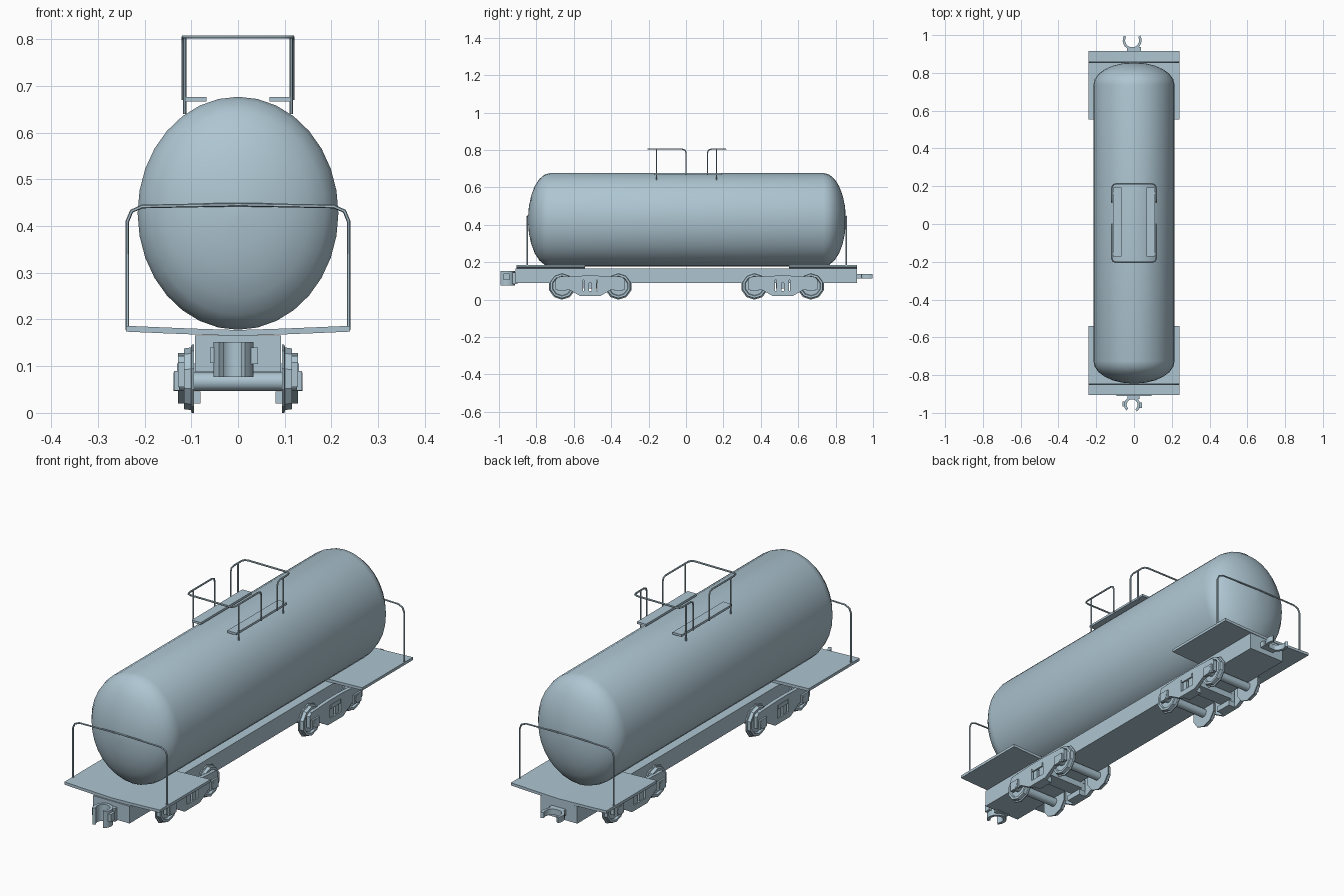
import bpy, bmesh, math
from mathutils import Vector

if "Cube" in bpy.data.objects:
    bpy.data.objects.remove(bpy.data.objects["Cube"])

paint = bpy.data.materials.new("pale blue grey")
paint.diffuse_color = (0.42, 0.56, 0.64, 1)
paint.use_nodes = True
paint.node_tree.nodes["Principled BSDF"].inputs["Base Color"].default_value = paint.diffuse_color


def finish(name, mesh, angle=35):
    mesh.materials.clear()
    mesh.materials.append(paint)
    mesh.shade_smooth()
    mesh.set_sharp_from_angle(angle=math.radians(angle))
    ob = bpy.data.objects.new(name, mesh)
    bpy.context.collection.objects.link(ob)
    return ob


def from_bmesh(name, bm, angle=35):
    bmesh.ops.recalc_face_normals(bm, faces=bm.faces)
    mesh = bpy.data.meshes.new(name)
    bm.to_mesh(mesh)
    bm.free()
    return finish(name, mesh, angle)


def prism(name, pts, axis, a, b):
    """Extrude a 2D outline along x, y or z from a to b."""
    put = {"x": lambda p, t: (t, p[0], p[1]),
           "y": lambda p, t: (p[0], t, p[1]),
           "z": lambda p, t: (p[0], p[1], t)}[axis]
    bm = bmesh.new()
    lo = [bm.verts.new(put(p, a)) for p in pts]
    hi = [bm.verts.new(put(p, b)) for p in pts]
    bm.faces.new(lo)
    bm.faces.new(hi)
    n = len(pts)
    for i in range(n):
        j = (i + 1) % n
        bm.faces.new((lo[i], lo[j], hi[j], hi[i]))
    return from_bmesh(name, bm)


def box(name, x0, x1, y0, y1, z0, z1):
    return prism(name, [(x0, y0), (x1, y0), (x1, y1), (x0, y1)], "z", z0, z1)


def loft(name, rings, angle=35):
    """Skin a list of closed rings and cap both ends."""
    bm = bmesh.new()
    vr = [[bm.verts.new(p) for p in r] for r in rings]
    n = len(rings[0])
    for r, s in zip(vr, vr[1:]):
        for i in range(n):
            j = (i + 1) % n
            bm.faces.new((r[i], r[j], s[j], s[i]))
    bm.faces.new(vr[0])
    bm.faces.new(vr[-1])
    return from_bmesh(name, bm, angle)


def lathe_x(name, profile, y, z, n):
    """Turn (x, radius) pairs around an axle line along x."""
    ang = [2 * math.pi * i / n - math.pi / 2 for i in range(n)]
    return loft(name, [[(x, y + r * math.cos(a), z + r * math.sin(a)) for a in ang]
                       for x, r in profile])


def tube(name, pts, r=0.004):
    cu = bpy.data.curves.new(name, "CURVE")
    cu.dimensions = "3D"
    cu.bevel_depth = r
    cu.bevel_resolution = 1
    cu.use_fill_caps = True
    sp = cu.splines.new("POLY")
    sp.points.add(len(pts) - 1)
    for q, p in zip(sp.points, pts):
        q.co = (*p, 1)
    tmp = bpy.data.objects.new(name, cu)
    bpy.context.collection.objects.link(tmp)
    bpy.context.view_layer.update()
    dg = bpy.context.evaluated_depsgraph_get()
    mesh = bpy.data.meshes.new_from_object(tmp.evaluated_get(dg))
    bpy.data.objects.remove(tmp)
    return finish(name, mesh, 50)


def rounded(pts, r=0.02):
    """Cut each inner corner of a path into a short bend."""
    v = [Vector(p) for p in pts]
    out = [v[0]]
    for a, b, c in zip(v, v[1:], v[2:]):
        d, e = (a - b).normalized() * r, (c - b).normalized() * r
        out += [b + d, b + (d + e) * 0.29, b + e]
        out[-2] = b + (d + e) * 0.27
    return out + [v[-1]]


def arc(cx, cy, ro, ri, a0, a1, n=14):
    t = [math.radians(a0 + (a1 - a0) * i / n) for i in range(n + 1)]
    return ([(cx + ro * math.cos(a), cy + ro * math.sin(a)) for a in t] +
            [(cx + ri * math.cos(a), cy + ri * math.sin(a)) for a in reversed(t)])


# Tank: oval barrel with domed ends
stations = []
for i in range(7):
    a = math.radians(88 - 88 * i / 6)
    stations.append((-0.726 - 0.119 * math.sin(a), math.cos(a)))
stations += [(0.736 + (-0.726 - y), s) for y, s in reversed(stations)]
loft("tank", [[(0.215 * s * math.cos(2 * math.pi * k / 32), y,
                0.4275 + 0.2495 * s * math.sin(2 * math.pi * k / 32))
               for k in range(32)] for y, s in stations], 50)

# Underframe beam
box("underframe", -0.092, 0.092, -0.911, 0.913, 0.088, 0.166)

# Dished end platforms and their hoop railings
xs = (-0.24, -0.16, -0.08, 0, 0.08, 0.16, 0.24)
zs = [0.165 + 0.009 * abs(x / 0.24) ** 1.2 for x in xs]
deck = list(zip(xs, zs)) + [(x, z + 0.0125) for x, z in reversed(list(zip(xs, zs)))]
for tag, y0, y1, yr in (("front", -0.905, -0.54, -0.848), ("rear", 0.552, 0.915, 0.857)):
    prism(tag + "_platform", deck, "y", y0, y1)
    hoop = [(0.237, 0.178), (0.237, 0.41), (0.228, 0.432), (0.205, 0.442)]
    path = [(-x, yr, z) for x, z in hoop] + [(0, yr, 0.446)] + \
           [(x, yr, z) for x, z in reversed(hoop)]
    tube(tag + "_railing", path)

# Roof walkways
for tag, s in (("left", -1), ("right", 1)):
    box(tag + "_walkway", *sorted((s * 0.067, s * 0.112)), -0.172, 0.192, 0.667, 0.677)

# Roof handrails: U-shaped loop with bent-down ends and posts
for tag, ye, yi, yp in (("front", -0.202, 0.0, -0.158), ("rear", 0.212, 0.115, 0.163)):
    path = [(-0.117, yi, 0.67), (-0.117, yi, 0.805), (-0.117, ye, 0.805),
            (0.117, ye, 0.805), (0.117, yi, 0.805), (0.117, yi, 0.67)]
    tube(tag + "_roof_handrail", rounded(path))
    for side, s in (("left", -1), ("right", 1)):
        tube(f"{tag}_{side}_handrail_post", [(s * 0.114, yp, 0.64), (s * 0.114, yp, 0.805)])

# Couplers: heavy knuckle in front, thin hook at the rear
prism("front_coupler_knuckle", arc(-0.01, -0.957, 0.043, 0.029, -55, 225), "z", 0.077, 0.152)
box("front_coupler_lugs", -0.06, -0.046, -0.965, -0.94, 0.107, 0.14)
box("front_coupler_lug_right", 0.028, 0.043, -0.975, -0.945, 0.105, 0.14)
box("front_coupler_shank", -0.035, 0.03, -0.927, -0.90, 0.085, 0.145)
prism("rear_coupler_hook", arc(-0.01, 0.972, 0.05, 0.037, 150, 390), "z", 0.112, 0.138)
box("rear_coupler_shank", -0.036, 0.036, 0.90, 0.938, 0.112, 0.138)

# Bogies: axles, wheels, side frames with spring windows
AX = 0.07
for tag, yc in (("front", -0.512), ("rear", 0.517)):
    box(tag + "_bolster", -0.1, 0.1, yc - 0.035, yc + 0.035, 0.06, 0.1)
    for w, dy in (("outer", -0.151), ("inner", 0.151)):
        y = yc + dy
        lathe_x(f"{tag}_{w}_axle", [(-0.138, 0.02), (0.138, 0.02)], y, AX - 0.003, 12)
        for side, s in (("left", -1), ("right", 1)):
            prof = [(0.094, 0.02), (0.094, 0.073), (0.099, 0.073), (0.101, 0.067),
                    (0.116, 0.065), (0.116, 0.054), (0.107, 0.05), (0.107, 0.02)]
            lathe_x(f"{tag}_{w}_{side}_wheel", [(s * x, r) for x, r in prof], y, 0.073, 10)
    for side, s in (("left", -1), ("right", 1)):
        a, b = s * 0.112, s * 0.129
        for m in (-1, 1):
            # sloping arm from the spring window out to the axle box
            arm = [(0.04, 0.02), (0.055, 0.02), (0.115, 0.055), (0.185, 0.055),
                   (0.185, 0.108), (0.172, 0.122), (0.04, 0.128)]
            prism(f"{tag}_{side}_frame_arm", [(yc + m * y, z) for y, z in arm], "x", a, b)
            box(f"{tag}_{side}_axle_box", *sorted((s * 0.125, s * 0.137)),
                yc + m * 0.151 - 0.025, yc + m * 0.151 + 0.025, 0.048, 0.09)
        box(f"{tag}_{side}_frame_top", *sorted((a, b)), yc - 0.04, yc + 0.04, 0.105, 0.128)
        box(f"{tag}_{side}_spring_seat", *sorted((s * 0.08, b)),
            yc - 0.04, yc + 0.04, 0.02, 0.046)
        for m in (-0.02, 0.02):
            box(f"{tag}_{side}_spring", *sorted((s * 0.098, s * 0.124)),
                yc + m - 0.013, yc + m + 0.013, 0.045, 0.09)
        box(f"{tag}_{side}_bolster_end", *sorted((s * 0.09, s * 0.131)),
            yc - 0.034, yc + 0.034, 0.088, 0.106)
